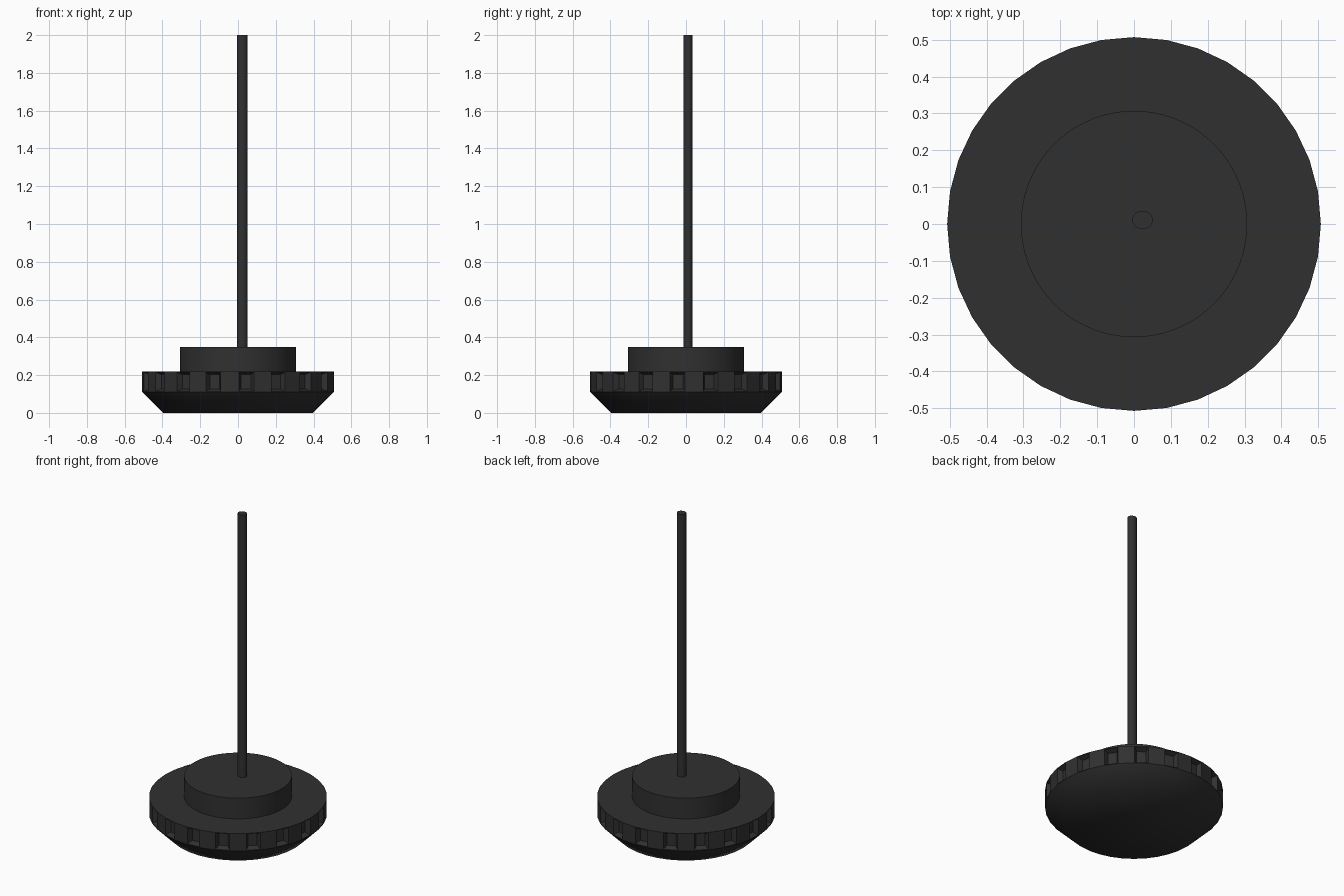
import bpy, bmesh
from math import cos, sin, radians, tau, degrees, atan2

if "Cube" in bpy.data.objects:
    bpy.data.objects.remove(bpy.data.objects["Cube"])

mat = bpy.data.materials.new("dark_plastic")
mat.diffuse_color = (0.03, 0.03, 0.03, 1)
mat.use_nodes = True
mat.node_tree.nodes["Principled BSDF"].inputs["Base Color"].default_value = mat.diffuse_color


def lathe(bm, rings, sides, centre=(0, 0), squash=1):
    """Stack (radius, z) rings into a capped solid."""
    rows = [[bm.verts.new((centre[0] + r * cos(tau * i / sides),
                           centre[1] + r * squash * sin(tau * i / sides), z))
             for i in range(sides)] for r, z in rings]
    bands = []
    for low, high in zip(rows, rows[1:]):
        bands.append([bm.faces.new((low[i], low[(i + 1) % sides],
                                    high[(i + 1) % sides], high[i]))
                      for i in range(sides)])
    bottom = bm.faces.new(rows[0][::-1])
    bm.faces.new(rows[-1])
    bm.normal_update()
    return bands, bottom


def finish(bm, name):
    mesh = bpy.data.meshes.new(name)
    bm.to_mesh(mesh)
    bm.free()
    mesh.materials.append(mat)
    obj = bpy.data.objects.new(name, mesh)
    bpy.context.collection.objects.link(obj)
    return obj


# Base: smooth tapered underside, faceted rim with a pocket in every other face
bm = bmesh.new()
(taper, rim), bottom = lathe(bm, [(0.397, 0), (0.507, 0.11), (0.507, 0.22)], 36)
for f in taper + [bottom]:
    f.smooth = True
for e in {e for f in rim for e in f.edges}:
    e.smooth = False
pockets = rim[1::2]
bmesh.ops.inset_individual(bm, faces=pockets, thickness=0.006)
bmesh.ops.inset_individual(bm, faces=pockets, thickness=0.019, depth=-0.03)
finish(bm, "base")

# Hub: smooth round drum on the base
bm = bmesh.new()
(wall,), _ = lathe(bm, [(0.307, 0.215), (0.307, 0.35)], 72)
for f in wall:
    f.smooth = True
for e in bm.edges:
    e.smooth = abs(e.verts[0].co.z - e.verts[1].co.z) > 0.01
finish(bm, "hub")

# Pole: thin rod, slightly off centre
bm = bmesh.new()
(wall,), _ = lathe(bm, [(0.028, 0.34), (0.028, 2.0)], 24, (0.023, 0.011), 0.88)
for f in wall:
    f.smooth = True
for e in bm.edges:
    e.smooth = abs(e.verts[0].co.z - e.verts[1].co.z) > 0.01
finish(bm, "pole")
